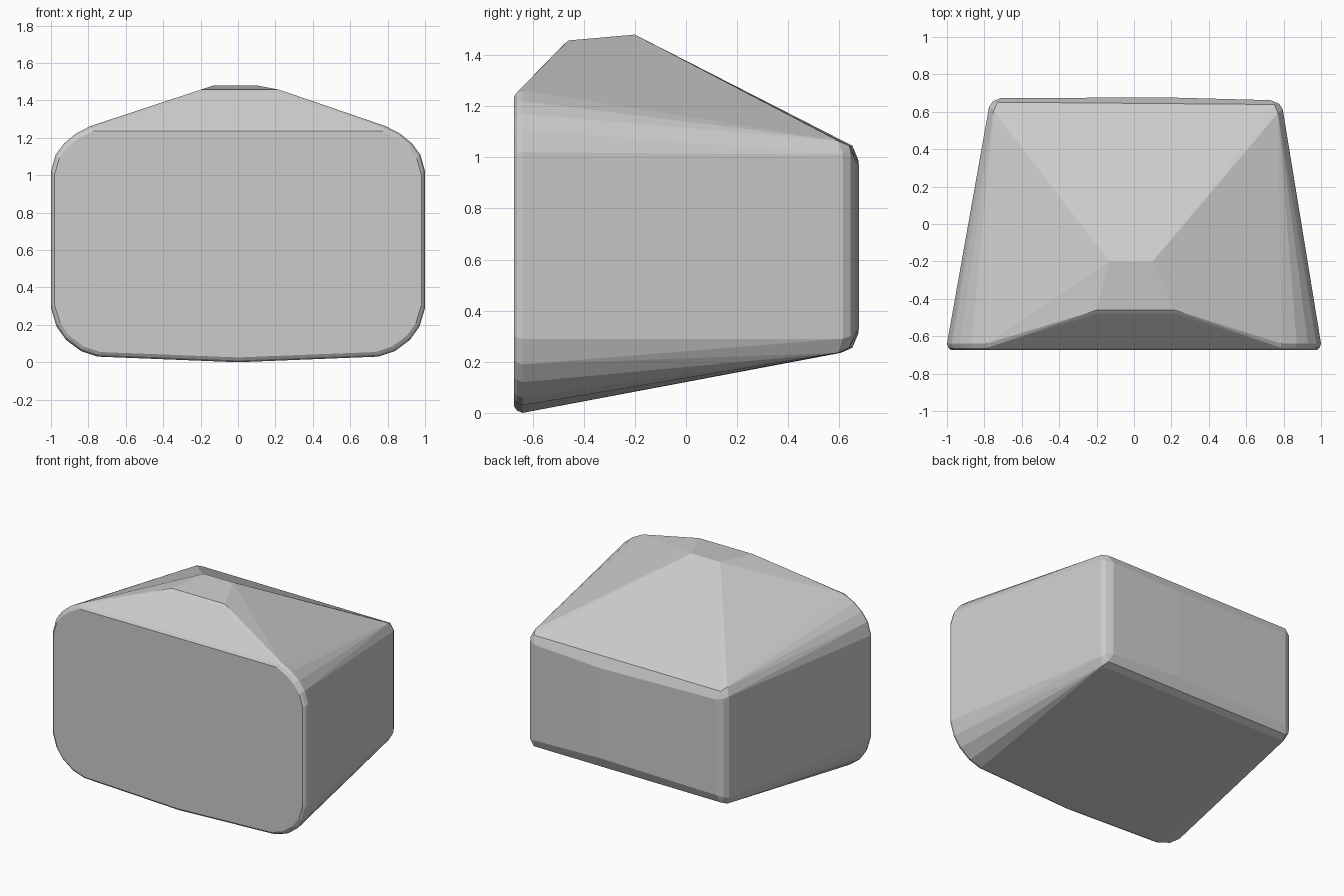
import bpy, bmesh, math

# front rim: right half of the rounded screen outline (x, z)
rim = [(0, 0.0), (0.40, 0.015), (0.75, 0.03), (0.84, 0.06), (0.92, 0.12), (0.97, 0.19),
       (1.0, 0.29), (1.0, 1.02), (0.975, 1.11), (0.93, 1.17), (0.87, 1.22), (0.79, 1.262)]
# small rounded corner section of the back: (x, y, z)
back = [(0.79, 0.59, 0.29), (0.785, 0.62, 0.29), (0.76, 0.60, 0.235), (0.74, 0.645, 0.255),
        (0.765, 0.65, 0.30), (0.72, 0.668, 0.31),
        (0.72, 0.668, 0.99), (0.765, 0.65, 1.0), (0.74, 0.645, 1.045), (0.76, 0.60, 1.065),
        (0.785, 0.62, 1.01), (0.79, 0.59, 1.01)]
# raised roof ridge, left x, right x, y, z
roof = [(-0.13, 0.10, -0.20, 1.48), (-0.20, 0.22, -0.46, 1.457), (-0.20, 0.22, -0.48, 1.44)]

points = []
for s in (-1, 1):
    lean = 0.01 * s
    for x, z in rim:
        points.append((s * x, -0.64, z))
        points.append((s * x * 0.993, -0.662, 0.64 + (z - 0.64) * 0.985))
        points.append((s * x * 0.98, -0.673, 0.64 + (z - 0.64) * 0.96))
    for x, y, z in back:
        points.append((s * (x + lean), y - lean * 0.6, z))
    # gentle bulge in the middle of the back
    points += [(s * 0.2, 0.676, 0.33), (s * 0.2, 0.676, 0.97)]
for x0, x1, y, z in roof:
    points += [(x0, y, z), (x1, y, z)]

# housing: tight skin around all the sections
bm = bmesh.new()
for p in points:
    bm.verts.new(p)
bmesh.ops.remove_doubles(bm, verts=bm.verts, dist=0.001)
bmesh.ops.convex_hull(bm, input=bm.verts)
bmesh.ops.delete(bm, geom=[v for v in bm.verts if not v.link_faces], context='VERTS')
bmesh.ops.dissolve_limit(bm, angle_limit=math.radians(0.5), verts=bm.verts, edges=bm.edges)
bmesh.ops.recalc_face_normals(bm, faces=bm.faces)
mesh = bpy.data.meshes.new("housing")
bm.to_mesh(mesh)
bm.free()
obj = bpy.data.objects.new("housing", mesh)
bpy.context.collection.objects.link(obj)
